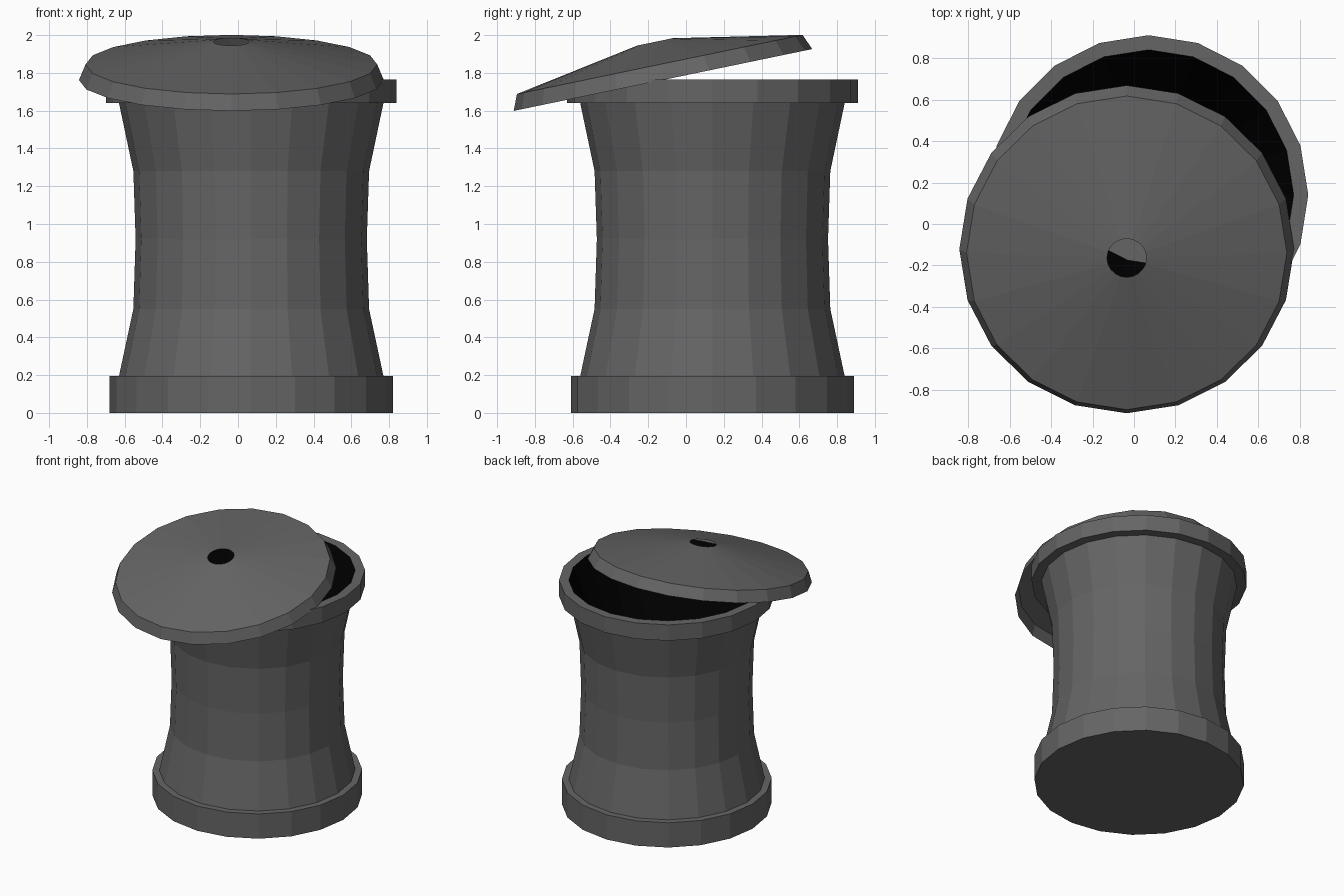
import bpy, bmesh, math
from mathutils import Matrix, Vector

if "Cube" in bpy.data.objects:
    bpy.data.objects.remove(bpy.data.objects["Cube"])

SIDES = 20


def material(name, value):
    m = bpy.data.materials.new(name)
    m.diffuse_color = (value, value, value, 1)
    m.use_nodes = True
    m.node_tree.nodes["Principled BSDF"].inputs["Base Color"].default_value = m.diffuse_color
    return m


GREY = material("dark_grey", 0.13)
BLACK = material("black", 0.0)


def lathe(name, profile, bottom=True, top=True, black_bands=()):
    """Revolve (radius, height) points into a low-poly solid; numbered bands of faces may be black."""
    bm = bmesh.new()
    rings = []
    for r, z in profile:
        rings.append([bm.verts.new((r * math.cos(2 * math.pi * i / SIDES),
                                    r * math.sin(2 * math.pi * i / SIDES), z))
                      for i in range(SIDES)])
    for band, (a, b) in enumerate(zip(rings, rings[1:])):
        for i in range(SIDES):
            j = (i + 1) % SIDES
            face = bm.faces.new((a[i], a[j], b[j], b[i]))
            face.material_index = int(band in black_bands)
    if bottom:
        bm.faces.new(rings[0][::-1])
    if top:
        bm.faces.new(rings[-1])
    mesh = bpy.data.meshes.new(name)
    bm.to_mesh(mesh)
    bm.free()
    mesh.materials.append(GREY)
    mesh.materials.append(BLACK)
    ob = bpy.data.objects.new(name, mesh)
    bpy.context.collection.objects.link(ob)
    return ob


# Hollow pot: foot band, waisted body, rim, black inner wall and small grey floor
pot = lathe("pot", [(0.75, 0), (0.75, 0.195), (0.70, 0.195), (0.624, 0.55), (0.612, 0.92),
                    (0.624, 1.28), (0.70, 1.64), (0.77, 1.64), (0.77, 1.765),
                    (0.70, 1.765), (0.33, 0.9)], black_bands={9})
pot.location = Vector((0.07, 0.14, 0))

# Tilted conical lid, an open shell with a hole in the middle
lid = lathe("lid", [(0.807, 0), (0.772, 0.084), (0.095, 0.206)], bottom=False, top=False)
lid.matrix_world = (Matrix.Translation((-0.035, -0.122, 1.7625))
                    @ Matrix.Rotation(math.radians(11.7), 4, 'X'))
